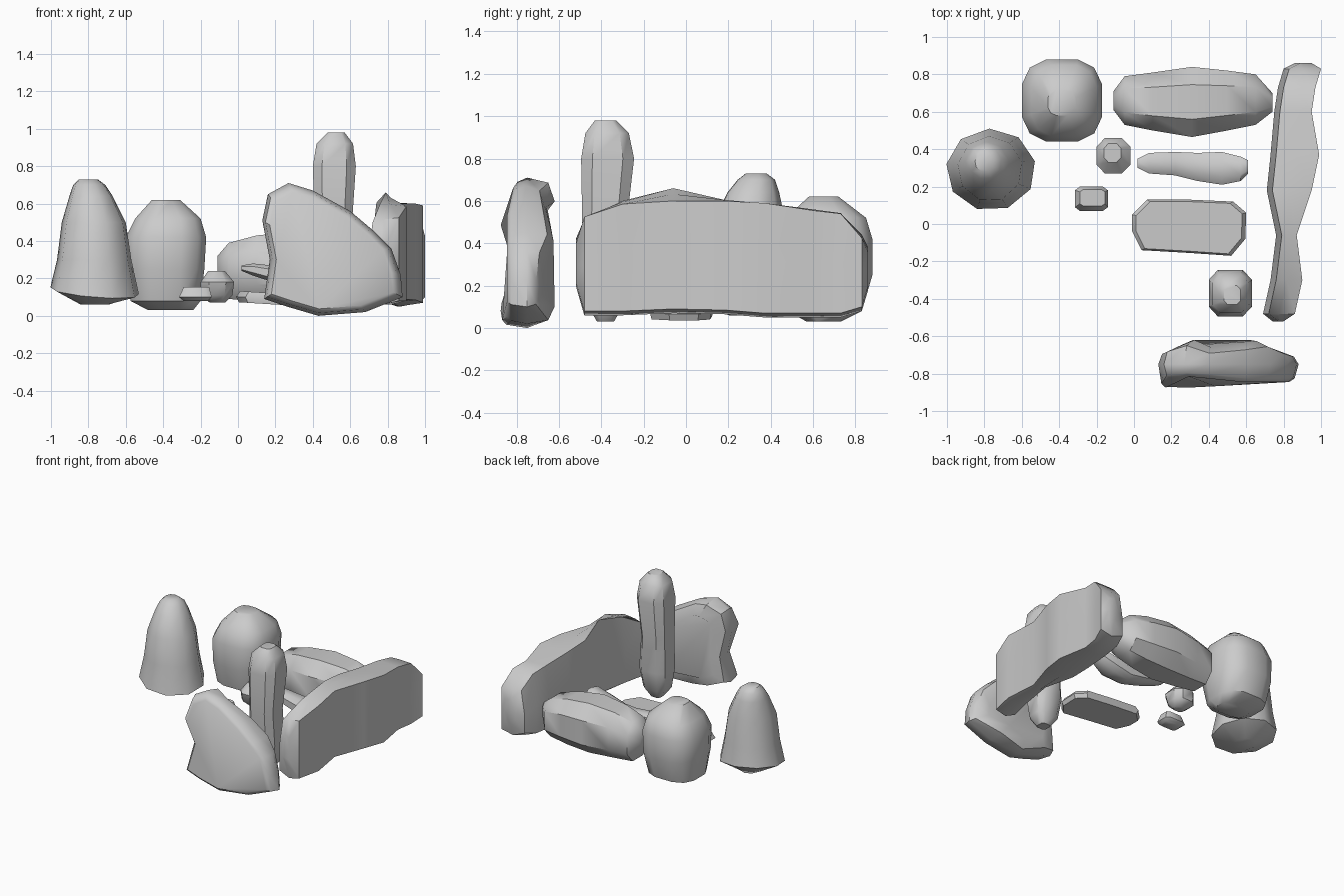
import bpy, bmesh, math


def skin(name, rings, angle=42):
    """Skin equal-length closed rings of points and cap both ends."""
    bm = bmesh.new()
    loops = [[bm.verts.new(p) for p in r] for r in rings]
    n = len(loops[0])
    for a, b in zip(loops, loops[1:]):
        for i in range(n):
            j = (i + 1) % n
            bm.faces.new((a[i], a[j], b[j], b[i]))
    bm.faces.new(loops[0][::-1])
    bm.faces.new(loops[-1])
    bmesh.ops.recalc_face_normals(bm, faces=bm.faces)
    me = bpy.data.meshes.new(name)
    bm.to_mesh(me)
    bm.free()
    ob = bpy.data.objects.new(name, me)
    bpy.context.collection.objects.link(ob)
    bpy.ops.object.select_all(action='DESELECT')
    bpy.context.view_layer.objects.active = ob
    ob.select_set(True)
    bpy.ops.object.shade_smooth_by_angle(angle=math.radians(angle))
    return ob


def oval(a0, a1, b0, b1, n=8, power=2.0, turn=0.5):
    """Rounded outline filling the box a0..a1 by b0..b1."""
    pts = []
    for i in range(n):
        t = 2 * math.pi * (i + turn) / n
        c, s = math.cos(t), math.sin(t)
        pts.append((math.copysign(abs(c) ** (2 / power), c),
                    math.copysign(abs(s) ** (2 / power), s)))
    ma, mb = max(p[0] for p in pts), max(p[1] for p in pts)
    return [((a0 + a1) / 2 + p[0] / ma * (a1 - a0) / 2,
             (b0 + b1) / 2 + p[1] / mb * (b1 - b0) / 2) for p in pts]


def upright(name, levels, **kw):
    """levels: z, x range, y range"""
    return skin(name, [[(x, y, z) for x, y in oval(*box, **kw)] for z, *box in levels])


def lengthwise(name, stations, **kw):
    """stations: x, y range, z range"""
    return skin(name, [[(x, y, z) for y, z in oval(*box, **kw)] for x, *box in stations])


# Tapered spire with a flared, tilted foot
spire = upright("spire_rock", [
    (0.06, -0.84, -0.69, 0.20, 0.38),
    (0.13, -1.00, -0.53, 0.07, 0.51),
    (0.30, -0.965, -0.57, 0.10, 0.49),
    (0.50, -0.94, -0.60, 0.12, 0.47),
    (0.64, -0.90, -0.67, 0.19, 0.44),
    (0.70, -0.88, -0.71, 0.24, 0.42),
    (0.73, -0.85, -0.75, 0.28, 0.38)], n=9, turn=0.3)
for v in spire.data.vertices:
    if 0.1 < v.co.z < 0.2:
        v.co.z += 0.14 * (v.co.y - 0.29) - 0.08 * (v.co.x + 0.77)

# Egg-shaped block
upright("egg_boulder", [
    (0.03, -0.48, -0.24, 0.57, 0.73),
    (0.08, -0.575, -0.20, 0.48, 0.83),
    (0.25, -0.595, -0.18, 0.44, 0.88),
    (0.42, -0.60, -0.17, 0.44, 0.88),
    (0.52, -0.55, -0.20, 0.47, 0.85),
    (0.62, -0.46, -0.31, 0.58, 0.72)], n=12, power=2.8)

# Long boulder at the back
lengthwise("long_boulder", [
    (-0.11, 0.61, 0.71, 0.20, 0.32),
    (-0.05, 0.53, 0.79, 0.09, 0.39),
    (0.10, 0.50, 0.81, 0.08, 0.43),
    (0.31, 0.465, 0.84, 0.07, 0.45),
    (0.50, 0.50, 0.82, 0.08, 0.43),
    (0.65, 0.53, 0.80, 0.10, 0.39),
    (0.74, 0.60, 0.70, 0.20, 0.32)], n=8, power=2.5)

# Boat-shaped curved stone
lengthwise("curved_stone", [
    (0.02, 0.30, 0.35, 0.24, 0.27),
    (0.08, 0.27, 0.38, 0.215, 0.28),
    (0.22, 0.26, 0.385, 0.17, 0.265),
    (0.34, 0.23, 0.38, 0.15, 0.26),
    (0.47, 0.21, 0.385, 0.17, 0.29),
    (0.57, 0.23, 0.36, 0.22, 0.33),
    (0.61, 0.27, 0.34, 0.26, 0.32)], n=8, power=2.6)

# Flat ground slab, dipping to the right
outline = [(-0.01, -0.04), (0.04, -0.14), (0.30, -0.155), (0.52, -0.17), (0.595, -0.08),
           (0.60, 0.06), (0.53, 0.12), (0.30, 0.13), (0.07, 0.13), (-0.01, 0.05)]
skin("flat_slab", [[(0.295 + (x - 0.295) * s, -0.02 + (y + 0.02) * s, z - 0.06 * (x - 0.2))
                    for x, y in outline]
                   for z, s in ((0.06, 0.95), (0.09, 1.0), (0.12, 0.93))], 30)

# Tall standing stone
upright("standing_stone", [
    (0.03, 0.47, 0.55, -0.42, -0.34),
    (0.10, 0.42, 0.60, -0.46, -0.30),
    (0.25, 0.40, 0.62, -0.48, -0.27),
    (0.50, 0.41, 0.61, -0.49, -0.28),
    (0.80, 0.40, 0.63, -0.495, -0.245),
    (0.92, 0.42, 0.615, -0.475, -0.27),
    (0.98, 0.48, 0.57, -0.43, -0.33)], n=8, power=3.2)

# Two pebbles
upright("round_pebble", [
    (0.07, -0.15, -0.07, 0.33, 0.40),
    (0.11, -0.20, -0.03, 0.29, 0.45),
    (0.18, -0.20, -0.02, 0.27, 0.46),
    (0.24, -0.16, -0.07, 0.33, 0.43)], n=8, power=2.6)
upright("flat_pebble", [
    (0.08, -0.29, -0.16, 0.09, 0.18),
    (0.10, -0.315, -0.14, 0.07, 0.20),
    (0.155, -0.29, -0.155, 0.095, 0.185)], n=8, power=5)

# Long wall stone on the right: y, inner x, outer x, bottom, outer top, inner top
wall = []
for y, xi, xo, zb, zo, zi in (
        (-0.52, 0.74, 0.80, 0.20, 0.40, 0.42),
        (-0.48, 0.69, 0.86, 0.06, 0.53, 0.50),
        (-0.30, 0.73, 0.90, 0.06, 0.59, 0.60),
        (-0.06, 0.76, 0.87, 0.07, 0.605, 0.66),
        (0.18, 0.71, 0.95, 0.065, 0.605, 0.605),
        (0.37, 0.73, 0.99, 0.05, 0.595, 0.58),
        (0.60, 0.75, 0.95, 0.05, 0.56, 0.56),
        (0.73, 0.77, 0.97, 0.05, 0.545, 0.54),
        (0.83, 0.80, 1.00, 0.08, 0.43, 0.44),
        (0.86, 0.86, 0.95, 0.18, 0.36, 0.38)):
    xm, zm = (xi + xo) / 2, (zb + zo) / 2
    prof = [(xi, zb + 0.04), (xm, zb), (xo, zb + 0.02), (xo, zm),
            (xo, zo - 0.005), (xm, (zo + zi) / 2), (xi + 0.03, zi), (xi, zm)]
    wall.append([(x, y, z) for x, z in prof])
skin("wall_stone", wall)

# Upright fin at the front: sloping outline, layered thickness thinning at the rim
fin = [(0.14, 0.09), (0.17, 0.30), (0.13, 0.51), (0.16, 0.65), (0.27, 0.71), (0.40, 0.67),
       (0.60, 0.56), (0.73, 0.45), (0.82, 0.36), (0.87, 0.22), (0.88, 0.10), (0.68, 0.02),
       (0.43, 0.0), (0.26, 0.05)]
layers = []
for y, s, bulge in ((-0.845, 0.88, 0.0), (-0.825, 0.95, 0.0), (-0.75, 1.0, 0.0),
                    (-0.68, 0.94, 0.03), (-0.65, 0.72, 0.03)):
    layers.append([(0.46 + (x - 0.46) * s,
                    y + bulge * math.cos((x - 0.27) * 15)
                    - 0.03 * math.cos((z - 0.5) * 14) * (x < 0.5) * (y < -0.8),
                    0.31 + (z - 0.31) * s) for x, z in fin])
skin("front_fin", layers)
